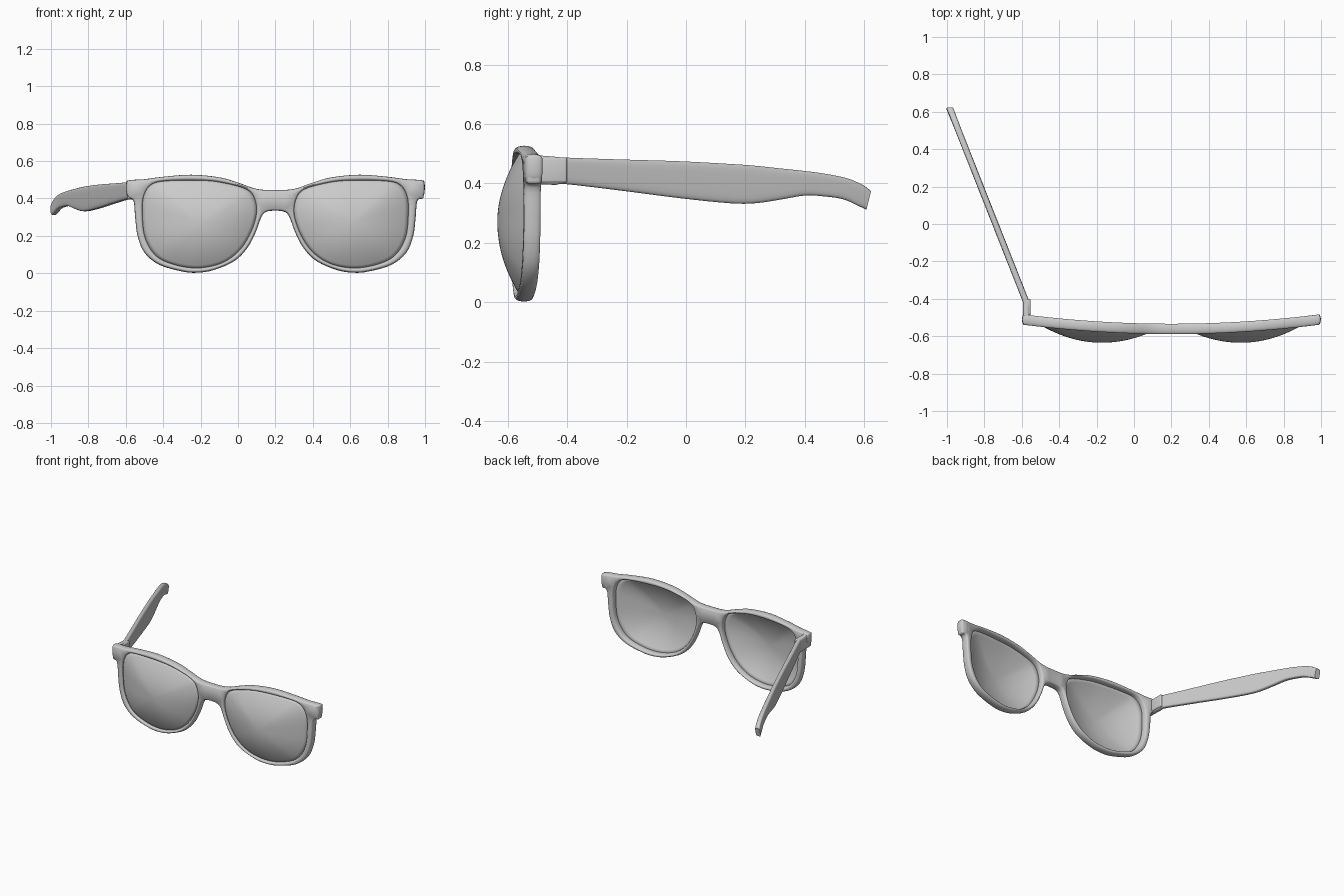
import bpy, bmesh, math
from mathutils import Vector

if "Cube" in bpy.data.objects:
    bpy.data.objects.remove(bpy.data.objects["Cube"])

CX = 0.2           # the front is symmetric about this x
HALF_T = 0.028     # half thickness of the front


def front_y(u):
    """Wrap of the front: centre line of the frame in y."""
    return -0.561 + 0.08 * u * u


def spline(pts, steps, closed=True):
    """Catmull-Rom curve through the points."""
    n, out = len(pts), []
    P = [Vector(p) for p in pts]
    get = (lambda i: P[i % n]) if closed else (lambda i: P[max(0, min(n - 1, i))])
    for i in range(n if closed else n - 1):
        a, b, c, d = (get(i + k) for k in (-1, 0, 1, 2))
        for s in range(steps):
            t = s / steps
            out.append(0.5 * (2 * b + (c - a) * t + (2 * a - 5 * b + 4 * c - d) * t * t
                              + (3 * b - a - 3 * c + d) * t ** 3))
    if not closed:
        out.append(P[-1])
    return out


def finish(bm, name, angle=40):
    bmesh.ops.recalc_face_normals(bm, faces=bm.faces[:])
    me = bpy.data.meshes.new(name)
    bm.to_mesh(me)
    bm.free()
    ob = bpy.data.objects.new(name, me)
    bpy.context.collection.objects.link(ob)
    bpy.ops.object.select_all(action='DESELECT')
    ob.select_set(True)
    bpy.context.view_layer.objects.active = ob
    bpy.ops.object.shade_smooth_by_angle(angle=math.radians(angle))
    return ob


def bridge(bm, a, b):
    n = len(a)
    for i in range(n):
        bm.faces.new((a[i], a[(i + 1) % n], b[(i + 1) % n], b[i]))


def inset(loop, d):
    """Move a closed loop inwards by d (outwards if negative)."""
    n = len(loop)
    area = sum(loop[i - 1].cross(loop[i]) for i in range(n))
    sgn = 1 if area > 0 else -1
    out = []
    for i in range(n):
        t = (loop[(i + 1) % n] - loop[i - 1]).normalized()
        out.append(loop[i] + Vector((-t.y, t.x)) * d * sgn)
    return out


# Half outline of the front and one lens opening, as (u, z)
outline = [(0, .445), (.1, .451), (.2, .485), (.3, .513), (.45, .527), (.6, .516),
           (.7, .503), (.78, .498), (.797, .485), (.797, .43), (.783, .402), (.758, .385),
           (.75, .3), (.737, .2), (.70, .11), (.62, .045), (.5, .01), (.42, .003),
           (.33, .017), (.22, .065), (.15, .135), (.105, .22), (.075, .3), (.05, .328), (0, .335)]
opening = [(.155, .447), (.29, .484), (.407, .495), (.583, .492), (.663, .472), (.703, .41),
           (.709, .313), (.694, .19), (.634, .092), (.53, .045), (.41, .030), (.29, .055),
           (.198, .118), (.137, .21), (.104, .31), (.110, .39)]
full = outline + [(-u, z) for u, z in outline[-2:0:-1]]
lens_loops = [spline(opening, 5), spline([(-u, z) for u, z in opening], 5)]

# Front frame: rounded rims on all three loops, filled front and back
bm = bmesh.new()
caps = ([], [])
for loop, side in [(spline(full, 4), 1)] + [(l, -1) for l in lens_loops]:
    rows = []
    for k in range(9):
        a = math.radians(-80 + 20 * k)
        ring = inset(loop, side * 0.011 * (1 - math.cos(a)))
        rows.append([bm.verts.new((p.x, HALF_T * math.sin(a), p.y)) for p in ring])
    for a, b in zip(rows, rows[1:]):
        bridge(bm, a, b)
    for cap, row in zip(caps, (rows[0], rows[-1])):
        cap += [bm.edges.get((row[i - 1], row[i])) for i in range(len(row))]
for cap, ny in zip(caps, (-1, 1)):
    bmesh.ops.triangle_fill(bm, edges=cap, use_beauty=True, normal=(0, ny, 0))
for v in bm.verts:
    v.co.y += front_y(v.co.x)
    v.co.x += CX
finish(bm, "front_frame", 50)

# Domed lenses
for loop, name in zip(lens_loops, ("lens_right", "lens_left")):
    bm = bmesh.new()
    c = Vector((math.copysign(.41, loop[0].x), .265))
    edge = inset(loop, -0.006)

    def lens_vert(p, r):
        return bm.verts.new((p.x + CX, front_y(p.x) - 0.008 - 0.075 * (1 - r * r), p.y))

    rows = [[lens_vert(c.lerp(p, r), r) for p in edge] for r in [1 - k / 12 for k in range(12)]]
    for a, b in zip(rows, rows[1:]):
        bridge(bm, a, b)
    mid, last = lens_vert(c, 0), rows[-1]
    for i in range(len(last)):
        bm.faces.new((last[i - 1], last[i], mid))
    ob = finish(bm, name)
    m = ob.modifiers.new("thickness", 'SOLIDIFY')
    m.thickness = 0.006
    m.offset = 0

# Temple arm: rounded sections along (y, top z, bottom z)
stations = [(-.53, .494, .397), (-.49, .494, .397), (-.44, .490, .395), (-.40, .487, .397),
            (-.222, .481, .376), (-.02, .475, .350), (.148, .466, .333), (.232, .460, .333),
            (.316, .451, .345), (.40, .442, .359), (.467, .433, .356), (.534, .419, .346),
            (.585, .397, .325), (.615, .374, .312)]
bm = bmesh.new()
rows = []
for y, top, bot in spline(stations, 4, False):
    x = -.575 - max(0, y + .42) * .395
    hz, zc, row = (top - bot) / 2, (top + bot) / 2, []
    for k in range(20):
        a = 2 * math.pi * (k + .5) / 20
        sx, sz = math.cos(a), math.sin(a)
        px = math.copysign(abs(sx) ** .45, sx) * .018
        pz = math.copysign(abs(sz) ** .45, sz) * hz
        tip = .25 * pz * max(0, min(1, (y - .5) / .11))   # slanted tip
        row.append(bm.verts.new((x + px, y + tip, zc + pz)))
    rows.append(row)
for a, b in zip(rows, rows[1:]):
    bridge(bm, a, b)
bm.faces.new(rows[0])
bm.faces.new(rows[-1])
finish(bm, "temple_arm")


def block(name, centre, size, bevel):
    bm = bmesh.new()
    bmesh.ops.create_cube(bm, size=1)
    for v in bm.verts:
        v.co = Vector(centre) + Vector(a * b for a, b in zip(v.co, size))
    bmesh.ops.bevel(bm, geom=bm.edges[:], offset=bevel, segments=3, affect='EDGES', profile=.5)
    return finish(bm, name)


# Hinge stubs behind both ends of the front
block("hinge_stub_right", (.968, -.512, .445), (.05, .05, .095), .012)
block("hinge_stub_left", (-.570, -.455, .445), (.034, .11, .085), .008)
